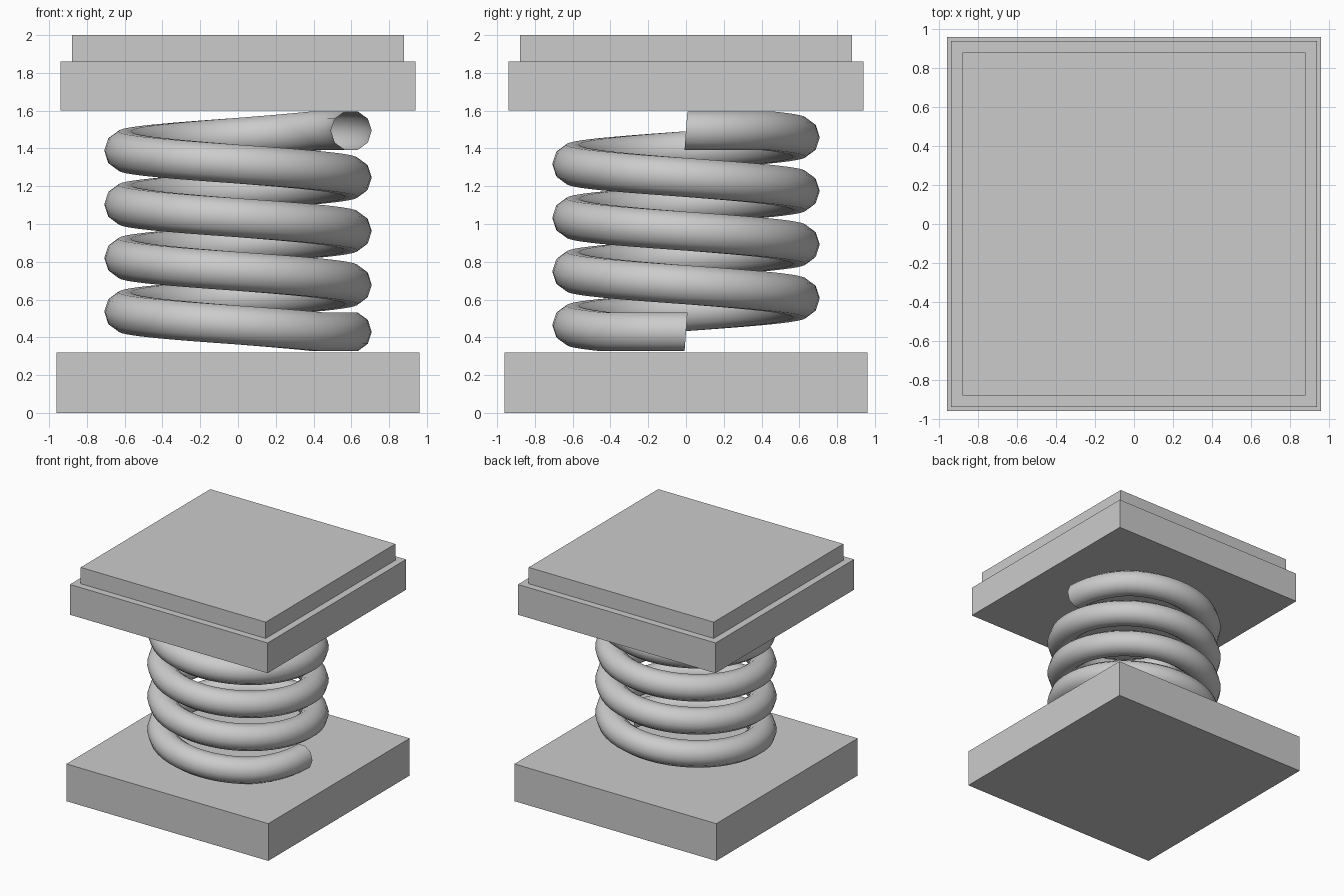
import bpy, bmesh, math
from mathutils import Vector

if "Cube" in bpy.data.objects:
    bpy.data.objects.remove(bpy.data.objects["Cube"])

grey = bpy.data.materials.new("plain grey")
grey.diffuse_color = (0.6, 0.6, 0.6, 1)
grey.use_nodes = True
grey.node_tree.nodes["Principled BSDF"].inputs["Base Color"].default_value = grey.diffuse_color


def finish(bm, name):
    mesh = bpy.data.meshes.new(name)
    bm.to_mesh(mesh)
    bm.free()
    mesh.materials.append(grey)
    ob = bpy.data.objects.new(name, mesh)
    bpy.context.collection.objects.link(ob)
    return ob


def plate(name, half, z0, z1):
    bm = bmesh.new()
    bmesh.ops.create_cube(bm, size=1)
    for v in bm.verts:
        v.co = (v.co.x * 2 * half, v.co.y * 2 * half, z0 if v.co.z < 0 else z1)
    return finish(bm, name)


# Square plates: base, upper plate and the smaller cap on top
plate("base_plate", 0.96, 0.0, 0.32)
plate("upper_plate", 0.94, 1.60, 1.86)
plate("top_cap", 0.88, 1.86, 2.0)

# Coil spring: ten-sided tube swept along a helix, ends flattened on the plates
TURNS, STEPS, SIDES = 4, 48, 10
R, r = 0.60, 0.108
Z0, Z1 = 0.394, 1.530
ZMIN, ZMAX = 0.429, 1.494
slope = (Z1 - Z0) / (TURNS * 2 * math.pi * R)

bm = bmesh.new()
rings = []
for i in range(TURNS * STEPS + 1):
    a = -2 * math.pi * i / STEPS
    z = Z0 + (Z1 - Z0) * i / (TURNS * STEPS)
    out = Vector((math.cos(a), math.sin(a), 0))
    tangent = Vector((math.sin(a), -math.cos(a), slope)).normalized()
    up = tangent.cross(out)
    if up.z < 0:
        up = -up
    centre = out * R + Vector((0, 0, min(max(z, ZMIN), ZMAX)))
    angles = [2 * math.pi * k / SIDES for k in range(SIDES)]
    rings.append([bm.verts.new(centre + r * (math.cos(t) * out + math.sin(t) * up))
                  for t in angles])
for p, q in zip(rings, rings[1:]):
    for k in range(SIDES):
        n = (k + 1) % SIDES
        bm.faces.new((p[k], p[n], q[n], q[k]))
bmesh.ops.recalc_face_normals(bm, faces=bm.faces)
for f in bm.faces:
    f.smooth = True
finish(bm, "coil_spring")
